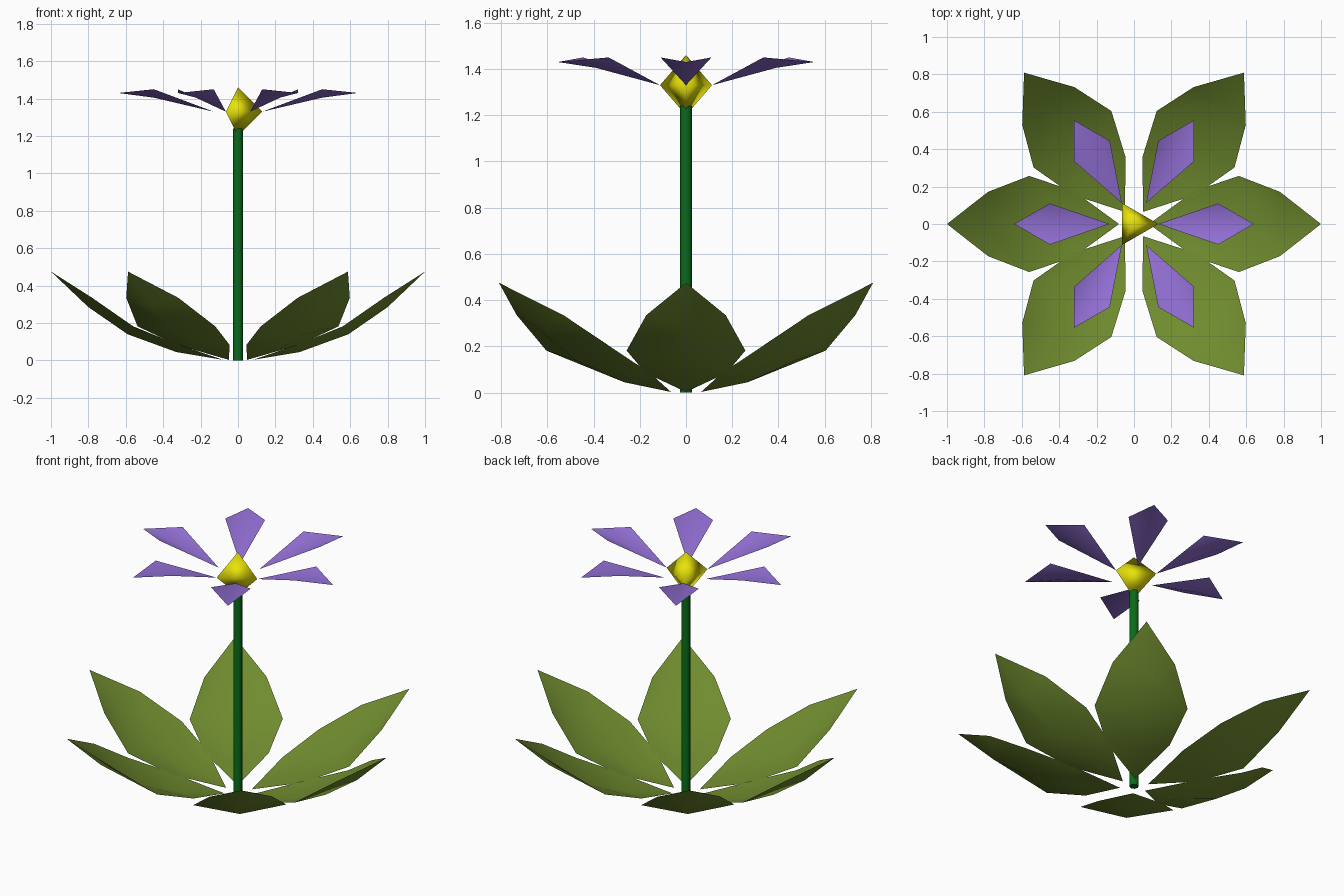
import bpy, bmesh
from math import radians
from mathutils import Matrix

if "Cube" in bpy.data.objects:
    bpy.data.objects.remove(bpy.data.objects["Cube"])


def material(name, rgb):
    m = bpy.data.materials.new(name)
    m.diffuse_color = (*rgb, 1)
    m.use_nodes = True
    m.node_tree.nodes["Principled BSDF"].inputs["Base Color"].default_value = m.diffuse_color
    return m


LEAF = material("leaf green", (0.16, 0.26, 0.028))
STEM = material("stem green", (0.003, 0.15, 0.01))
PURPLE = material("petal purple", (0.29, 0.16, 0.66))
YELLOW = material("centre yellow", (0.8, 0.76, 0.003))


def finish(bm, name, mat):
    for f in bm.faces:
        f.smooth = True
    me = bpy.data.meshes.new(name)
    bm.to_mesh(me)
    bm.free()
    me.materials.append(mat)
    ob = bpy.data.objects.new(name, me)
    bpy.context.collection.objects.link(ob)
    return ob


def blade(name, mat, base, rows, tip, angle):
    """Cupped blade along +x; rows are (spine x, spine z, edge x, half width, edge z)."""
    bm = bmesh.new()
    b = bm.verts.new((base[0], 0, base[1]))
    t = bm.verts.new((tip[0], 0, tip[1]))
    spine = [b] + [bm.verts.new((r[0], 0, r[1])) for r in rows] + [t]
    for s in (-1, 1):
        edge = [b] + [bm.verts.new((r[2], s * r[3], r[4])) for r in rows] + [t]
        for i in range(len(spine) - 1):
            loop = []
            for v in (spine[i], edge[i], edge[i + 1], spine[i + 1]):
                if v not in loop:
                    loop.append(v)
            bm.faces.new(loop if s < 0 else loop[::-1])
    bm.transform(Matrix.Rotation(radians(angle), 4, 'Z'))
    return finish(bm, name, mat)


# leaves around the foot
leaf_rows = [(0.33, 0.045, 0.32, 0.175, 0.085),
             (0.59, 0.14, 0.56, 0.257, 0.182),
             (0.80, 0.285, 0.78, 0.172, 0.335)]
for i, a in enumerate((0, 54, 126, 180, 234, 306)):
    blade(f"leaf_{i + 1}", LEAF, (0.08, 0.003), leaf_rows, (1.0, 0.475), a)

# petals around the flower centre
for i in range(6):
    blade(f"petal_{i + 1}", PURPLE, (0.13, 1.33),
          [(0.45, 1.405, 0.45, 0.11, 1.45)], (0.64, 1.43), 60 * i)

# stem
bm = bmesh.new()
bmesh.ops.create_cone(bm, cap_ends=True, segments=8, radius1=0.026, radius2=0.026,
                      depth=1.24, matrix=Matrix.Translation((0, 0, 0.62)))
stem = finish(bm, "stem", STEM)
for p in stem.data.polygons:
    p.use_smooth = abs(p.normal.z) < 0.5
stem.data.set_sharp_from_angle(angle=radians(50))

# three-sided flower centre
bm = bmesh.new()
bmesh.ops.create_uvsphere(bm, u_segments=3, v_segments=2, radius=0.13)
far = max(bm.verts, key=lambda v: v.co.xy.length)
turn = Matrix.Rotation(-far.co.xy.to_3d().to_track_quat('X', 'Z').to_euler().z, 4, 'Z')
bm.transform(Matrix.Translation((0, 0, 1.33)) @ turn)
finish(bm, "flower_centre", YELLOW)
